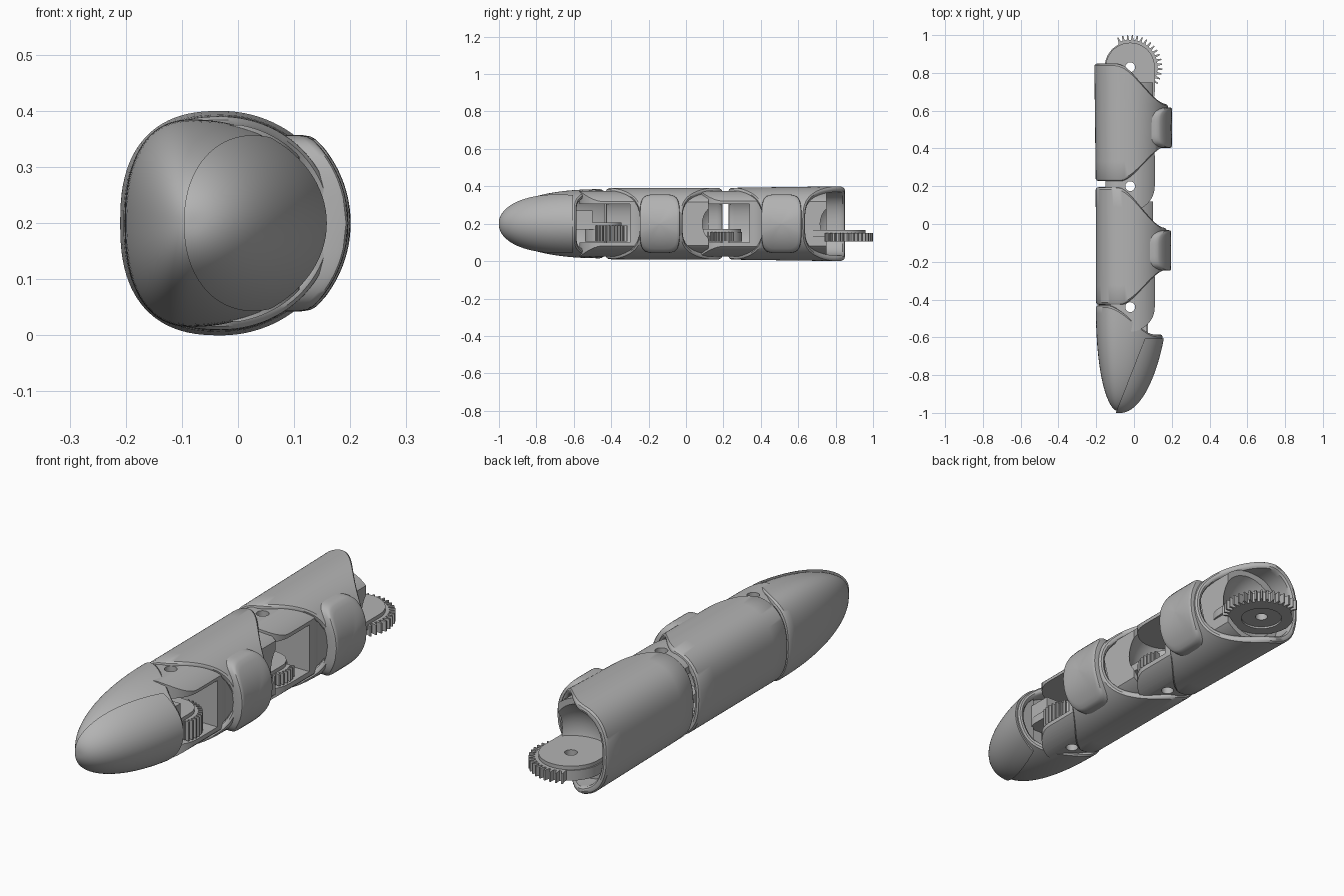
import bpy, bmesh
from math import sin, cos, pi, radians
from mathutils import Matrix

if "Cube" in bpy.data.objects:
    bpy.data.objects.remove(bpy.data.objects["Cube"])

GREY = (0.45, 0.45, 0.45, 1)
grey = bpy.data.materials.new("plain grey")
grey.use_nodes = True
grey.diffuse_color = GREY
grey.node_tree.nodes["Principled BSDF"].inputs["Base Color"].default_value = GREY

N = 96
ANGLES = [2 * pi * i / N for i in range(N)]
AX = -0.02                      # x of every hinge axis
JOINTS = [0.83, 0.2, -0.44]     # y of the hinge axes


def spow(v, p):
    return (1 if v >= 0 else -1) * abs(v) ** p


def blend(a, b, x0, x1, x):
    t = min(1, max(0, (x - x0) / (x1 - x0)))
    return a + (b - a) * t * t * (3 - 2 * t)


def finish(name, bm, smooth=True):
    bmesh.ops.recalc_face_normals(bm, faces=bm.faces)
    mesh = bpy.data.meshes.new(name)
    bm.to_mesh(mesh)
    bm.free()
    ob = bpy.data.objects.new(name, mesh)
    bpy.context.collection.objects.link(ob)
    mesh.materials.append(grey)
    if smooth:
        shade(ob)
    return ob


def shade(ob):
    bpy.ops.object.select_all(action='DESELECT')
    ob.select_set(True)
    bpy.context.view_layer.objects.active = ob
    bpy.ops.object.shade_smooth_by_angle(angle=radians(35))


def boolean(ob, cutter, op='DIFFERENCE'):
    mod = ob.modifiers.new("cut", 'BOOLEAN')
    mod.operation, mod.object = op, cutter
    bpy.context.view_layer.objects.active = ob
    bpy.ops.object.modifier_apply(modifier=mod.name)
    bpy.data.objects.remove(cutter)
    shade(ob)


def loft(rows, ring=False):
    """Skin closed rings of points; ring=True joins last to first, else caps."""
    bm = bmesh.new()
    vs = [[bm.verts.new(p) for p in row] for row in rows]
    n = len(vs[0])
    for k in range(len(vs) if ring else len(vs) - 1):
        a, b = vs[k], vs[(k + 1) % len(vs)]
        for i in range(n):
            bm.faces.new((a[i], a[(i + 1) % n], b[(i + 1) % n], b[i]))
    if not ring:
        bm.faces.new(vs[0])
        bm.faces.new(vs[-1])
    return bm


def clip(bm, co, no):
    """Keep the side the normal points to and close the cut."""
    geom = bm.verts[:] + bm.edges[:] + bm.faces[:]
    bmesh.ops.bisect_plane(bm, geom=geom, plane_co=co, plane_no=no, clear_inner=True)
    bmesh.ops.holes_fill(bm, edges=[e for e in bm.edges if e.is_boundary])


def prism(outline, z0, z1):
    return loft([[(x, y, z) for x, y in outline] for z in (z0, z1)])


def cylinder(y, r, z0, z1):
    return finish("cutter", prism([(AX + r * cos(a), y + r * sin(a)) for a in ANGLES[::3]], z0, z1))


def box(name, x0, x1, y0, y1, z0, z1):
    return finish(name, prism([(x0, y0), (x1, y0), (x1, y1), (x0, y1)], z0, z1), False)


def stadium(r, y0, y1):
    arc = [pi * i / 24 for i in range(25)]
    return ([(AX + r * cos(a), y1 + r * sin(a)) for a in arc] +
            [(AX - r * cos(a), y0 - r * sin(a)) for a in arc])


# Cross-section of the phalanges, flatter on the back than on the palm side
def section(t, y, s, out=0):
    c, n = cos(t), (2.5 if cos(t) < 0 else 2)
    w = 0.18 if c < 0 else 0.21
    return (-0.03 + (w * s + out) * spow(c, 2 / n), y,
            0.2 + (0.2 * s + out) * spow(sin(t), 2 / n))


RIM = [(0.03, -0.03), (0.012, -0.03), (0.003, -0.024), (0, -0.015), (0.003, -0.006), (0.012, 0)]


def hollow_shell(name, shift, s0, s1):
    rows = [(0, d, o) for d, o in RIM] + [(f / 6, 0, 0) for f in range(1, 6)]
    rows += [(1, -d, o) for d, o in reversed(RIM)]
    pts = []
    for f, d, out in rows:
        row = []
        for t in ANGLES:
            x = section(t, 0, 1)[0]
            lo = blend(0.215, 0.4, -0.08, 0.2, x) + shift + 0.012
            hi = blend(0.85, 0.635, -0.1, 0.19, x) + shift
            row.append(section(t, lo + (hi - lo) * f + d, s0 + (s1 - s0) * f, out))
        pts.append(row)
    finish(name, loft(pts, ring=True))


# Grip pad following the curve of the palm side
def grip_pad(name, cy, s):
    pts = []
    for r, out in ((0.02, .026), (0.3, .026), (0.6, .026), (0.85, .026), (0.95, .025), (0.985, .022), (1, .014), (1, -.02)):
        row = []
        for t in ANGLES:
            y = cy + 0.107 * r * spow(cos(t), 0.45)
            dz = 0.157 * r * spow(sin(t), 0.45)
            x = -0.03 + (0.21 * s + out) * max(0, 1 - (dz / (0.2 * s + out)) ** 2) ** 0.5
            row.append((x, y, 0.2 + dz))
        pts.append(row)
    finish(name, loft(pts))


# Inner core with a forked knuckle in front and a round socket behind
def core(name, front, back, s):
    bm = loft([[section(t, y, s, -0.02) for t in ANGLES] for y in (front + 0.14, back - 0.08)])
    clip(bm, (0.1, 0, 0), (-1, 0, 0))
    body = finish(name + "_core", bm)
    bm = bmesh.new()
    bmesh.ops.create_uvsphere(bm, u_segments=48, v_segments=24, radius=0.165,
                              matrix=Matrix.Translation((AX, back, 0.2)))
    boolean(body, finish("cutter", bm))

    bm = prism(stadium(0.13, front, front + 0.16), 0.025, 0.375)
    edges = [e for e in bm.edges if abs(e.verts[0].co.z - e.verts[1].co.z) < 1e-4]
    bmesh.ops.bevel(bm, geom=edges, offset=0.045, segments=6, profile=0.5, affect='EDGES')
    fork = finish(name + "_knuckle", bm)
    rows = [[section(t, y, s, -0.012) for t in ANGLES] for y in (front - 0.3, front + 0.4)]
    boolean(fork, finish("cutter", loft(rows)), 'INTERSECT')
    boolean(fork, box("cutter", -0.4, 0.4, front - 0.3, front + 0.14, 0.1, 0.305))
    boolean(fork, cylinder(front, 0.026, -0.1, 0.5))


# Toothed sector with a rounded hinge bar on top of it
def hinge(name, y, z0, z1, root, tip, a0, a1, teeth):
    pitch = radians(a1 - a0) / teeth
    outline = []
    for k in range(teeth):
        a = radians(a0) + k * pitch
        outline += [(AX + r * cos(a + f * pitch), y + r * sin(a + f * pitch))
                    for f, r in ((0, root), (0.25, root), (0.4, tip), (0.65, tip), (0.8, root))]
    rest = 2 * pi - radians(a1 - a0)
    outline += [(AX + (root - 0.01) * cos(radians(a1) + rest * i / 40),
                 y + (root - 0.01) * sin(radians(a1) + rest * i / 40)) for i in range(41)]
    gear = finish(name + "_gear", prism(outline, z0, z1), False)
    boolean(gear, cylinder(y, root * 0.6, z0 - 0.02, z0 + 0.008))
    boolean(gear, cylinder(y, 0.026, -0.1, 0.5))
    bar = finish(name + "_hinge_bar", prism(stadium(root - 0.015, y - 0.13, y), z1 - 0.02, z1 + 0.016))
    boolean(bar, cylinder(y, 0.026, -0.1, 0.5))


# Base and middle phalanges
hollow_shell("base_shell", 0, 0.96, 1.0)
hollow_shell("middle_shell", -0.655, 0.95, 0.96)
grip_pad("base_grip_pad", 0.51, 0.975)
grip_pad("middle_grip_pad", -0.14, 0.955)
core("base", JOINTS[1], JOINTS[0], 0.96)
core("middle", JOINTS[2], JOINTS[1], 0.95)
hinge("base", JOINTS[0], 0.105, 0.15, 0.145, 0.17, -35, 117, 17)
hinge("middle", JOINTS[1], 0.105, 0.155, 0.11, 0.128, -95, 30, 13)
hinge("fingertip", JOINTS[2], 0.105, 0.19, 0.11, 0.128, -25, 95, 13)
box("fingertip_stop", -0.1, 0.07, -0.63, -0.5, 0.17, 0.27)


# Fingertip: rounded taper towards the front
def tip_point(t, y, out=0):
    d = min(1, max(0, (-0.43 - y) / 0.562))
    c, n = cos(t), (2.4 if cos(t) < 0 else 2)
    w = 0.122 * (1 - d ** 2.2) ** 0.5 if c < 0 else 0.25 * (1 - d ** 1.6) ** 0.5
    h = 0.185 * (1 - d ** 2.4) ** 0.5
    return (-0.08 + max(0.003, w + out) * spow(c, 2 / n), y - max(0, out) * d,
            0.2 + max(0.003, h + out) * spow(sin(t), 2 / n))


def tip_edge(t):
    return blend(-0.43, -0.585, -0.15, 0.13, tip_point(t, -0.55)[0])


STEPS = [sin(pi / 2 * i / 28) for i in range(1, 29)]
rows = [[tip_point(t, -0.62, -0.03) for t in ANGLES]]
rows += [[tip_point(t, tip_edge(t) - d, o) for t in ANGLES] for d, o in RIM[1:]]
rows += [[tip_point(t, tip_edge(t) - 0.012 + (-0.98 - tip_edge(t)) * f) for t in ANGLES] for f in STEPS]
finish("fingertip_shell", loft(rows))

# Fingertip pad: a slightly raised skin cut off along the seam
bm = loft([[tip_point(t, -0.55 - 0.442 * f, 0.008) for t in ANGLES] for f in [0] + STEPS])
clip(bm, (0, -0.605, 0), (0, -1, 0))
clip(bm, (0.06, -0.6, 0), (0.37, -0.145, 0))
finish("fingertip_pad", bm)
